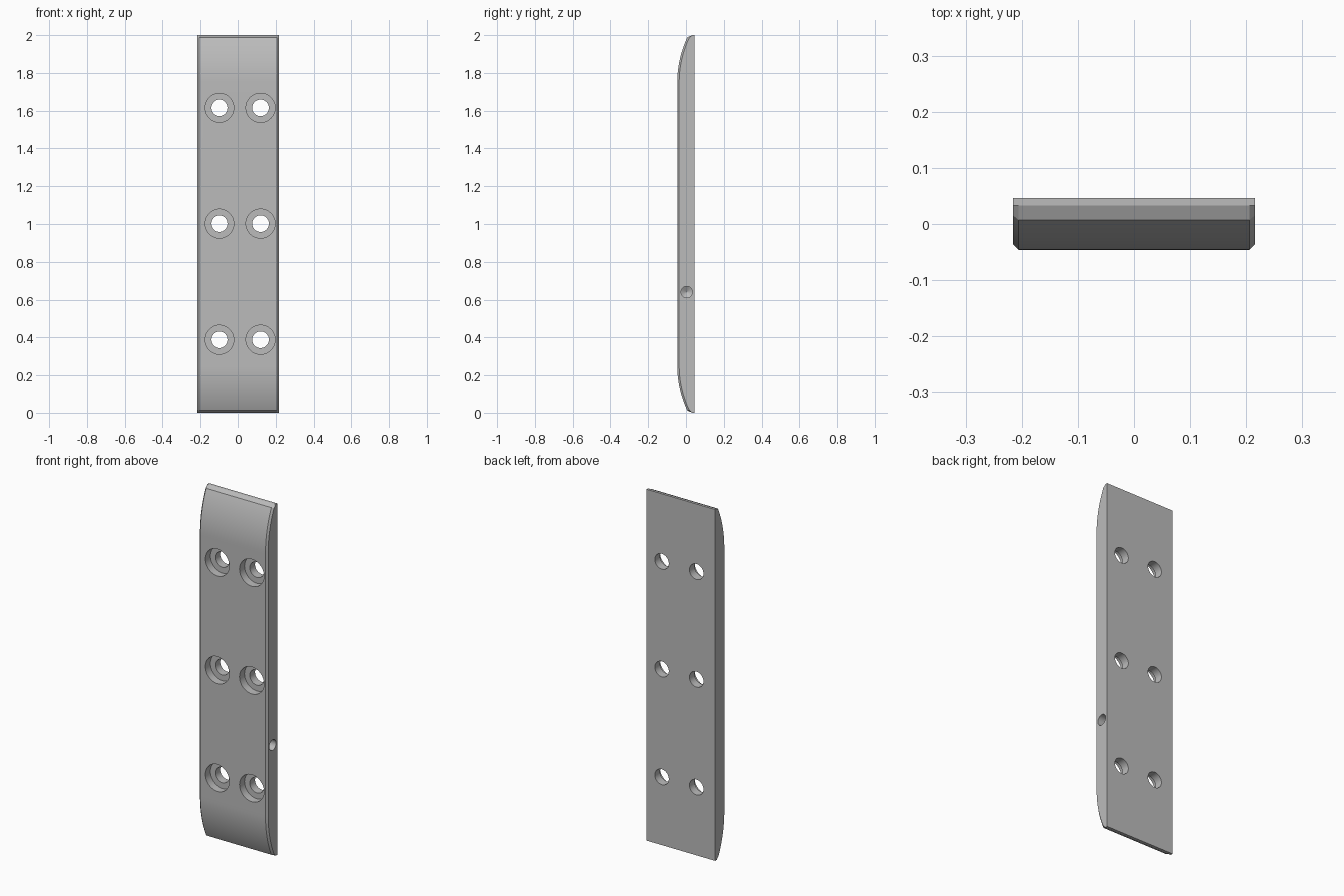
import bpy
import bmesh
from math import sin, cos, atan, radians, tau
from mathutils import Matrix, Vector

cube = bpy.data.objects.get("Cube")
if cube:
    bpy.data.objects.remove(cube)

HALF_WIDTH, HALF_DEPTH, CHAMFER = 0.216, 0.046, 0.01
ARC_RISE, ARC_DROP, END_LIP = 0.238, 0.053, 0.012
ARC_STEPS = 20

steel = bpy.data.materials.new("grey steel")
steel.use_nodes = True
colour = (0.5, 0.5, 0.5, 1)
steel.diffuse_color = colour
steel.node_tree.nodes["Principled BSDF"].inputs["Base Color"].default_value = colour


def add_object(name, bm):
    bmesh.ops.recalc_face_normals(bm, faces=bm.faces)
    mesh = bpy.data.meshes.new(name)
    bm.to_mesh(mesh)
    bm.free()
    mesh.materials.append(steel)
    obj = bpy.data.objects.new(name, mesh)
    bpy.context.collection.objects.link(obj)
    return obj


def side_profile(inset):
    """Outline in (y, z): flat back, front rounded off towards both ends."""
    angle = 2 * atan(ARC_DROP / ARC_RISE)
    radius = ARC_RISE / sin(angle)
    centre_y = -HALF_DEPTH + radius
    centre_z = 1 - END_LIP - ARC_RISE          # measured from mid height
    lip_y = centre_y - radius * cos(angle) + END_LIP * cos(angle) / sin(angle)
    half = [(HALF_DEPTH, 1), (lip_y, 1)]
    for i in range(ARC_STEPS, -1, -1):
        a = angle * i / ARC_STEPS
        r = radius - inset
        half.append((centre_y - r * cos(a), centre_z + r * sin(a)))
    return [(y, 1 + z) for y, z in half] + [(y, 1 - z) for y, z in reversed(half)]


# Plate body: side outline bridged across the width, with chamfered long edges
bm = bmesh.new()
sections = [(-HALF_WIDTH, CHAMFER), (CHAMFER - HALF_WIDTH, 0),
            (HALF_WIDTH - CHAMFER, 0), (HALF_WIDTH, CHAMFER)]
rings = [[bm.verts.new((x, y, z)) for y, z in side_profile(inset)]
         for x, inset in sections]
for a, b in zip(rings, rings[1:]):
    for i in range(len(a)):
        j = (i + 1) % len(a)
        bm.faces.new((a[i], a[j], b[j], b[i]))
bm.faces.new(rings[0])
bm.faces.new(rings[-1])
plate = add_object("mounting_plate", bm)


def lathe(bm, profile, origin, direction, sides=48):
    """Closed turned solid; profile is (radius, distance along direction)."""
    turn = Vector((0, 0, 1)).rotation_difference(Vector(direction)).to_matrix()
    place = Matrix.Translation(origin) @ turn.to_4x4()
    loops = []
    for r, d in profile:
        loops.append([bm.verts.new(place @ Vector((r * cos(tau * i / sides),
                                                   r * sin(tau * i / sides), d)))
                      for i in range(sides)])
    for a, b in zip(loops, loops[1:]):
        for i in range(sides):
            j = (i + 1) % sides
            bm.faces.new((a[i], a[j], b[j], b[i]))
    bm.faces.new(loops[0])
    bm.faces.new(loops[-1])


# Counterbored screw holes, and a blind drilled hole in the left edge
bm = bmesh.new()
screw = [(0.077, -0.05), (0.077, 0.045), (0.044, 0.045), (0.044, 0.15)]
for x in (-0.098, 0.12):
    for z in (0.388, 1.002, 1.615):
        lathe(bm, screw, (x, -HALF_DEPTH, z), (0, 1, 0))
drill = [(0.03, -0.05), (0.03, 0.2), (0.001, 0.217)]
lathe(bm, drill, (HALF_WIDTH, 0.004, 0.64), (-1, 0, 0))
cutter = add_object("hole_cutter", bm)
cutter.hide_render = True

cut = plate.modifiers.new("holes", "BOOLEAN")
cut.operation = "DIFFERENCE"
cut.solver = "EXACT"
cut.object = cutter
bpy.ops.object.select_all(action="DESELECT")
plate.select_set(True)
bpy.context.view_layer.objects.active = plate
bpy.ops.object.modifier_apply(modifier=cut.name)
bpy.data.objects.remove(cutter)
bpy.ops.object.shade_smooth_by_angle(angle=radians(20))
